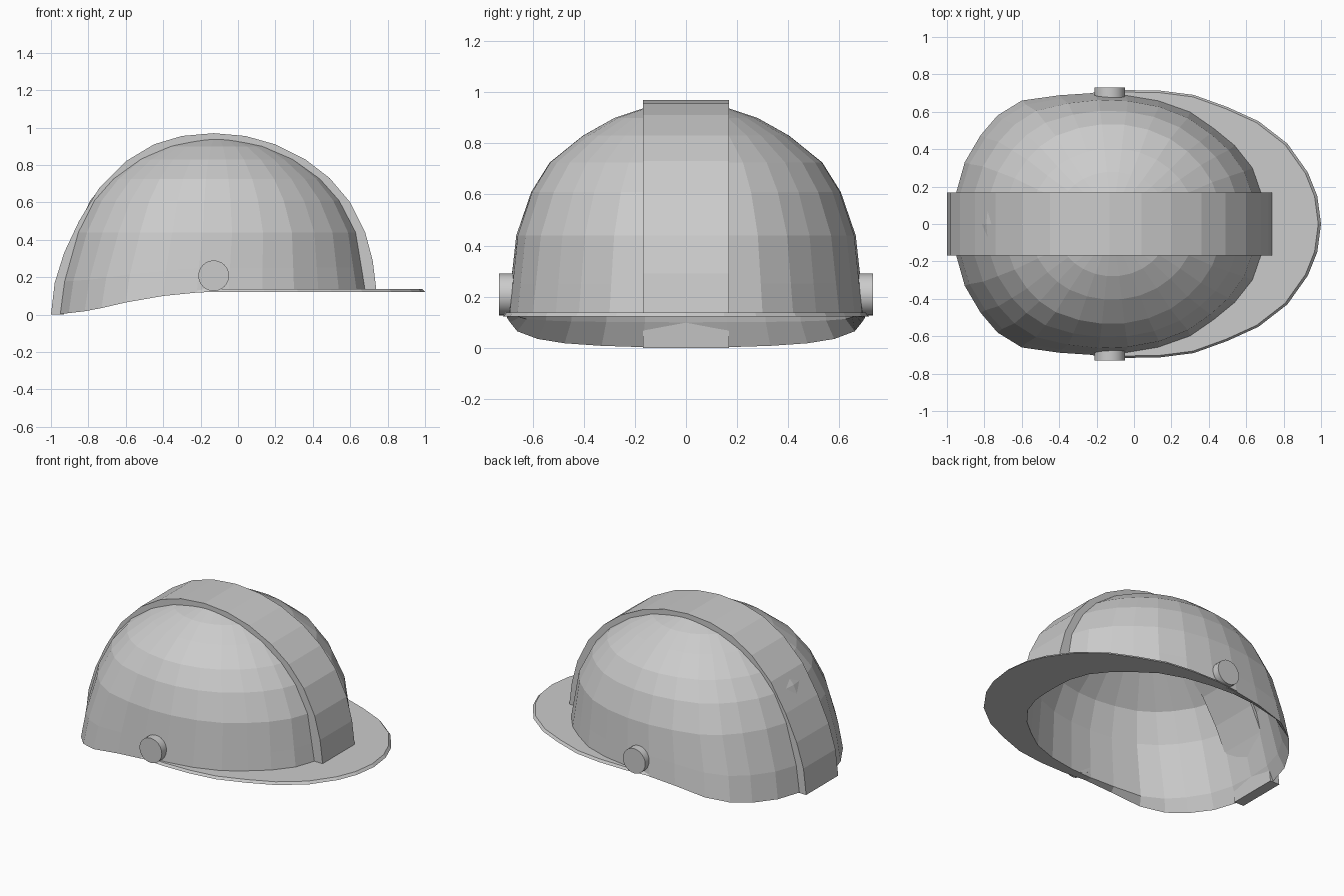
import bpy, bmesh
from math import atan2, cos, sin, pi
from mathutils import Matrix

if "Cube" in bpy.data.objects:
    bpy.data.objects.remove(bpy.data.objects["Cube"])

CX = -0.13  # dome centre in x

# half of the shell's lower rim, front to back (x, y, z)
RIM = [(.69, 0, .125), (.68, .17, .125), (.635, .30, .125), (.54, .42, .125),
       (.43, .51, .125), (.30, .60, .125), (.13, .66, .125), (-.05, .69, .125),
       (-.22, .70, .118), (-.40, .688, .10), (-.60, .66, .065), (-.73, .58, .035),
       (-.82, .475, .018), (-.905, .33, .008), (-.95, .17, .003), (-.96, 0, 0)]


def finish(bm, name):
    bmesh.ops.recalc_face_normals(bm, faces=bm.faces)
    me = bpy.data.meshes.new(name)
    bm.to_mesh(me)
    bm.free()
    ob = bpy.data.objects.new(name, me)
    bpy.context.collection.objects.link(ob)
    return ob


def mirrored(half):
    return half + [(x, -y, z) for x, y, z in half[-2:0:-1]]


def bridge(bm, a, b):
    n = len(a)
    for i in range(n):
        j = (i + 1) % n
        bm.faces.new((a[i], a[j], b[j], b[i]))


def ring(z, a, b, square, inset=0.0):
    """Level ring of the dome: blend of the rim outline and an ellipse."""
    out = []
    for x, y, _ in RIM:
        u, v = (x + .14) / .82, y / .70
        t = atan2(v, u)
        u = square * u + (1 - square) * cos(t)
        v = square * v + (1 - square) * sin(t)
        out.append((CX + .015 + (a - inset) * u, (b - inset) * v, z))
    return out


def inner_rim():
    # bevelled towards the back, where the rim dips
    return [(-.14 + (x + .14) * .95, y * .945, z + .8 * (.125 - z)) for x, y, z in RIM]


# shell: outer dome, rim, and a coarser inner dome
bm = bmesh.new()
base = ring(.44, .755, .665, .6)
mid = []
for p, q in zip(RIM, base):
    bulge = .015 * max(0, -(p[0] - CX) / .82)
    mid.append((p[0] * .6 + q[0] * .4 - bulge, p[1] * .6 + q[1] * .4, p[2] * .6 + q[2] * .4))
T = .03
halves = [ring(.91, .19, .19, 0, T), ring(.80, .45, .42, .1, T), ring(.61, .67, .605, .4, T),
          ring(.43, .755, .665, .6, T), inner_rim(), RIM, mid, base,
          ring(.61, .675, .607, .4), ring(.725, .58, .535, .25), ring(.83, .445, .405, .1),
          ring(.90, .305, .28, 0), ring(.938, .16, .165, 0)]
loops = [[bm.verts.new(p) for p in mirrored(h)] for h in halves]
for a, b in zip(loops, loops[1:]):
    bridge(bm, a, b)
bm.faces.new(loops[0])
bm.faces.new(loops[-1])
finish(bm, "helmet_shell")

# brim: flat plate running from the inner rim to a wide front outline
OUTER = [(1.0, 0), (.98, .15), (.93, .275), (.82, .43), (.665, .55),
         (.50, .625), (.32, .69), (.14, .713), (-.05, .716), (-.22, .703)]
bm = bmesh.new()


def open_line(half, z, s=1.0):
    pts = [(x * s, y * s, z) for x, y in half]
    return [bm.verts.new(p) for p in [(x, -y, z) for x, y, z in pts[:0:-1]] + pts]


inside = [(x, y) for x, y, _ in inner_rim()[:len(OUTER) - 1]]
inside.insert(1, (.645, .09))
lines = [open_line(inside, .138), open_line(OUTER, .138, .985),
         open_line(OUTER, .122), open_line(inside, .122)]
for k in range(4):
    a, b = lines[k], lines[(k + 1) % 4]
    for i in range(len(a) - 1):
        bm.faces.new((a[i], a[i + 1], b[i + 1], b[i]))
for e in (0, -1):
    bm.faces.new([l[e] for l in lines])
finish(bm, "brim")

# raised centre band over the crown
ARC = [(-1, 0), (-.98, .17), (-.93, .33), (-.85, .50), (-.74, .68), (-.60, .82),
       (-.45, .91), (-.30, .955), (-.13, .97), (.04, .955), (.20, .91), (.36, .83),
       (.49, .73), (.60, .60), (.68, .44), (.72, .29), (.74, .13)]
bm = bmesh.new()
sections = []
for x, z in ARC:
    z0 = min(z, .13)
    s = .92 if z < .2 else .905
    xi, zi = CX + (x - CX) * s, z0 + (z - z0) * .92
    sections.append([bm.verts.new(p) for p in
                     ((x, -.168, z), (x, .168, z), (xi, .168, zi), (xi, -.168, zi))])
for a, b in zip(sections, sections[1:]):
    bridge(bm, a, b)
bm.faces.new(sections[0])
bm.faces.new(sections[-1])
finish(bm, "crown_band")

# round side buttons
for side, s in (("front", -1), ("back", 1)):
    bm = bmesh.new()
    bmesh.ops.create_cone(bm, cap_ends=True, segments=24, radius1=.082, radius2=.082,
                          depth=.075, matrix=Matrix.Translation((CX, s * .693, .208))
                          @ Matrix.Rotation(pi / 2, 4, 'X'))
    ob = finish(bm, side + "_button")
    for p in ob.data.polygons:
        p.use_smooth = len(p.vertices) == 4
    ob.data.set_sharp_from_angle(angle=.7)
